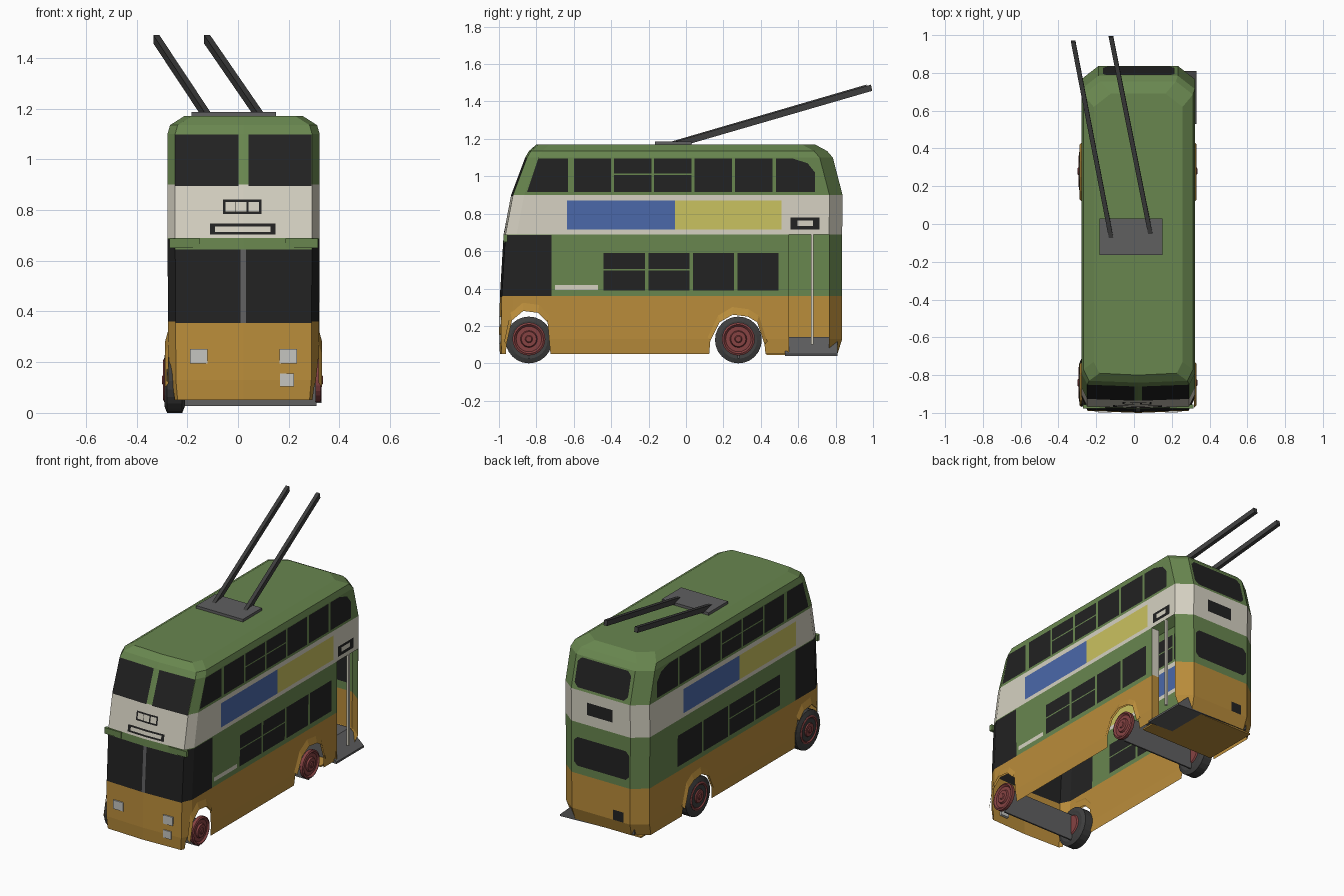
import bpy, bmesh, math
from mathutils import Vector

if "Cube" in bpy.data.objects:
    bpy.data.objects.remove(bpy.data.objects["Cube"], do_unlink=True)

COLOURS = {
    "green": (.14, .24, .078), "orange": (.49, .265, .043), "cream": (.67, .64, .54),
    "window_black": (.016, .016, .016), "grey": (.115, .115, .118), "tyre_black": (.05, .05, .05),
    "hub_red": (.24, .055, .055), "blue": (.07, .14, .4), "yellow": (.59, .54, .115),
    "lamp_white": (.56, .56, .53)}
MATS = []
for name, rgb in COLOURS.items():
    m = bpy.data.materials.new(name)
    m.use_nodes = True
    m.diffuse_color = (*rgb, 1)
    m.node_tree.nodes["Principled BSDF"].inputs["Base Color"].default_value = (*rgb, 1)
    MATS.append(m)
INDEX = {n: i for i, n in enumerate(COLOURS)}
CX = .022  # middle of the body


def add_object(name, bm, colour=None):
    me = bpy.data.meshes.new(name)
    bm.to_mesh(me)
    bm.free()
    for m in MATS if colour is None else [MATS[INDEX[colour]]]:
        me.materials.append(m)
    ob = bpy.data.objects.new(name, me)
    bpy.context.collection.objects.link(ob)
    return ob


def loft(bm, rings, closed=True):
    """Join point rings with quads; return the faces of each step."""
    vs = [[bm.verts.new(p) for p in r] for r in rings]
    steps = []
    for a, b in zip(vs, vs[1:]):
        n = len(a)
        steps.append([bm.faces.new((a[i], a[(i + 1) % n], b[(i + 1) % n], b[i]))
                      for i in range(n if closed else n - 1)])
    return vs, steps


def prism(name, ring_a, ring_b, colour):
    bm = bmesh.new()
    vs, _ = loft(bm, [ring_a, ring_b])
    bm.faces.new(vs[0])
    bm.faces.new(vs[1])
    bmesh.ops.recalc_face_normals(bm, faces=bm.faces)
    return add_object(name, bm, colour)


def box(name, x, y, z, colour):
    rings = [[(x[0], y[0], h), (x[1], y[0], h), (x[1], y[1], h), (x[0], y[1], h)] for h in z]
    return prism(name, *rings, colour)


def rect(a0, a1, z0, z1):
    return [(a0, z0), (a1, z0), (a1, z1), (a0, z1)]


DIRS = {"front": ((0, -1, 0), .7), "rear": ((0, 1, 0), .7),
        "left": ((1, 0, 0), .3), "right": ((-1, 0, 0), .3)}


def cut(bm, side, poly, colour=None):
    """Cut a convex outline into one side, then colour it or open it."""
    d, limit = DIRS[side]
    d = Vector(d)
    lift = (lambda a, z: Vector((a, 0, z))) if d.y else (lambda a, z: Vector((0, a, z)))
    pts = [lift(*p) for p in poly]
    mid = sum(pts, Vector()) / len(pts)
    planes = []
    for p, q in zip(pts, pts[1:] + pts[:1]):
        n = (q - p).cross(d).normalized()
        planes.append((p, n if (mid - p).dot(n) > 0 else -n))

    def inside(done):
        bm.normal_update()
        return [f for f in bm.faces if f.normal.dot(d) > limit and
                all((f.calc_center_median() - p).dot(n) > 0 for p, n in done)]

    for i, (p, n) in enumerate(planes):
        faces = inside(planes[:i])
        geom = set(faces)
        for f in faces:
            geom.update(f.edges, f.verts)
        bmesh.ops.bisect_plane(bm, geom=list(geom), dist=1e-5, plane_co=p, plane_no=n)
    found = inside(planes)
    if colour is None:
        bmesh.ops.delete(bm, geom=found, context='FACES')
    else:
        for f in found:
            f.material_index = INDEX[colour]


# Body shell: stacked outlines (height, front, back, half width), coloured by band
LEVELS = [(.05, -.985, .81, .29), (.13, -.99, .835, .297), (.36, -.985, .835, .298),
          (.69, -.965, .835, .3), (.9, -.925, .837, .3), (1.1, -.85, .785, .3),
          (1.135, -.83, .755, .29), (1.17, -.79, .69, .235)]
BANDS = ["orange", "orange", "green", "cream", "green", "green", "green"]


def outline(z, f, b, h):
    pts = [(.03 - h, f), (0, f - .01), (h - .03, f), (h, f + .06), (h, b - .07),
           (h - .09, b), (.09 - h, b), (-h, b - .07), (-h, f + .06)]
    return [(x + CX, y, z) for x, y in pts]


body = bmesh.new()
rings, steps = loft(body, [outline(*lv) for lv in LEVELS])
for faces, colour in zip(steps, BANDS):
    for f in faces:
        f.material_index = INDEX[colour]
body.faces.new(rings[-1])

# Wheel arches and upper deck side windows, the same on both sides
FRONT_ARCH = [(-.965, 0), (-.96, .1), (-.93, .23), (-.87, .28), (-.79, .27), (-.74, .22), (-.72, 0)]
REAR_ARCH = [(.12, 0), (.13, .12), (.18, .22), (.25, .26), (.33, .25), (.38, .22), (.42, .1), (.43, 0)]
for side in ("left", "right"):
    cut(body, side, rect(-1.1, -.72, .36, .685), "window_black")
    cut(body, side, [(-.85, .915), (-.63, .915), (-.63, 1.095), (-.79, 1.095)], "window_black")
    for start in (-.6, -.385, -.17, .045, .262):
        cut(body, side, rect(start, start + .2, .915, 1.095), "window_black")
    cut(body, side, [(.48, .915), (.69, .915), (.69, 1.02), (.65, 1.07), (.57, 1.095), (.48, 1.095)],
        "window_black")
    cut(body, side, rect(-.385, .03, 1.006, 1.014), "green")
    for arch in (FRONT_ARCH, REAR_ARCH):
        cut(body, side, arch)

# Lower deck windows and advert panels, set out differently on each side
for side, first, last, split in (("left", -.44, .495, -.06), ("right", -.56, .48, -.15)):
    pitch = (last - first + .018) / 4
    for i in range(4):
        a = first + i * pitch
        cut(body, side, rect(a, a + pitch - .018, .39, .59), "window_black")
    cut(body, side, rect(first, first + 2 * pitch, .496, .504), "green")
    colours = ("blue", "yellow") if side == "left" else ("yellow", "blue")
    cut(body, side, rect(split - .575, split, .715, .87), colours[0])
    cut(body, side, rect(split, split + .57, .715, .87), colours[1])

# Boarding side: handrail stripe, destination box and open platform doorway
cut(body, "left", rect(-.7, -.47, .392, .418), "cream")
cut(body, "left", rect(.56, .715, .715, .78), "window_black")
cut(body, "left", rect(.595, .68, .735, .763), "cream")
cut(body, "left", rect(.55, .764, 0, .689))

# Front windows and destination boxes
cut(body, "front", rect(-.3, .34, .355, .645), "window_black")
cut(body, "front", rect(.01, .032, .355, .645), "grey")
for a, b in ((-.25, .002), (.042, .29)):
    cut(body, "front", rect(a, b, .895, 1.098), "window_black")
cut(body, "front", rect(-.06, .092, .785, .842), "window_black")
for a in (-.05, -.007, .042):
    cut(body, "front", rect(a, a + .04, .795, .832), "cream")
cut(body, "front", rect(-.11, .148, .703, .747), "window_black")
cut(body, "front", rect(-.09, .128, .714, .736), "cream")


# Rear windows, with clipped corners, route box and plate
def clipped(a, b, c, d, r=.025):
    return [(a + r, c), (b - r, c), (b, c + r), (b, d - r), (b - r, d), (a + r, d), (a, d - r), (a, c + r)]


cut(body, "rear", clipped(-.165, .215, .915, 1.09), "window_black")
cut(body, "rear", clipped(-.18, .215, .41, .595), "window_black")
cut(body, "rear", rect(-.06, .12, .755, .835), "window_black")
cut(body, "rear", rect(-.14, -.065, .13, .195), "window_black")
add_object("body", body)

# Flared lips around the wheel arches
for s, word in ((1, "left"), (-1, "right")):
    for arch, place in ((FRONT_ARCH, "front"), (REAR_ARCH, "rear")):
        bm = bmesh.new()
        mid = (arch[0][0] + arch[-1][0]) / 2
        pts = arch[1:-1]
        inner = [(CX + s * .31, y, z) for y, z in pts]
        outer = [(CX + s * .296, mid + (y - mid) * 1.1, z * 1.18) for y, z in pts]
        loft(bm, [inner, outer], closed=False)
        add_object(f"{place}_{word}_arch_lip", bm, "orange")


# Wheels: turned profiles of (x, radius)
def lathe(name, profile, y, z, colour, n=24):
    bm = bmesh.new()
    circ = [(math.cos(t * math.tau / n), math.sin(t * math.tau / n)) for t in range(n)]
    vs, _ = loft(bm, [[(x, y + r * c, z + r * s) for c, s in circ] for x, r in profile])
    bm.faces.new(vs[0])
    bm.faces.new(vs[-1])
    bmesh.ops.recalc_face_normals(bm, faces=bm.faces)
    return add_object(name, bm, colour)


for y, place in ((-.84, "front"), (.28, "rear")):
    lathe(f"{place}_right_tyre", [(-.288, .085), (-.29, .1), (-.28, .125), (-.22, .125), (-.21, .1),
                                  (-.212, .085)], y, .125, "tyre_black")
    hub = [(0, .088), (.02, .088), (.025, .078), (.015, .068), (.015, .045), (.025, .04), (.025, .02), (.03, .015)]
    lathe(f"{place}_right_hub", [(-.27 - x, r) for x, r in hub], y, .13, "hub_red")
    lathe(f"{place}_right_hub_inside", [(-.215, .07), (-.205, .06)], y, .13, "hub_red")
    lathe(f"{place}_left_hub", [(.305 + x, r) for x, r in hub], y, .13, "hub_red")
    box(f"{place}_axle_plate", (-.22, .31), (y - .005, y + .005), (.027, .2), "grey")

# Rear floor, sloping boarding platform, grab pole and door post
box("rear_floor", (-.24, .29), (.43, .8), (.045, .055), "orange")
ramp = [(-.2, .13), (.23, .14), (.33, .05), (.33, .038), (-.2, .058)]
prism("boarding_platform", [(x, .53, z) for x, z in ramp], [(x, .81, z) for x, z in ramp], "grey")
lathe_x = CX + .285
box("grab_pole", (lathe_x, lathe_x + .014), (.668, .682), (.1, .69), "cream")
box("door_post", (.265, .319), (.542, .55), (.365, .69), "cream")
box("door_post_base", (.265, .319), (.542, .55), (.06, .365), "orange")

# Front lamps and canopy strips
for i, (x, z, w, h) in enumerate(((-.155, .223, .035, .028), (.198, .223, .034, .028), (.193, .13, .028, .025))):
    box(f"lamp_{i + 1}", (x - w, x + w), (-.999, -.975), (z - h, z + h), "lamp_white")
for i, x in enumerate(((-.27, -.15), (.187, .315))):
    box(f"canopy_strip_{i + 1}", x, (-.976, -.955), (.65, .688), "green")

# Trolley base and the two current poles
box("trolley_base", (-.183, .15), (-.165, .03), (1.165, 1.187), "grey")
for word, start, end in (("right", (-.12, -.08, 1.18), (-.322, .965, 1.485)),
                         ("left", (.088, -.06, 1.18), (-.122, .99, 1.485))):
    ring = [[(p[0] + dx, p[1] + dz * .2, p[2] - dz) for dx, dz in
             ((-.012, -.005), (.012, -.005), (.012, .028), (-.012, .028))] for p in (start, end)]
    prism(f"{word}_current_pole", *ring, "tyre_black")
